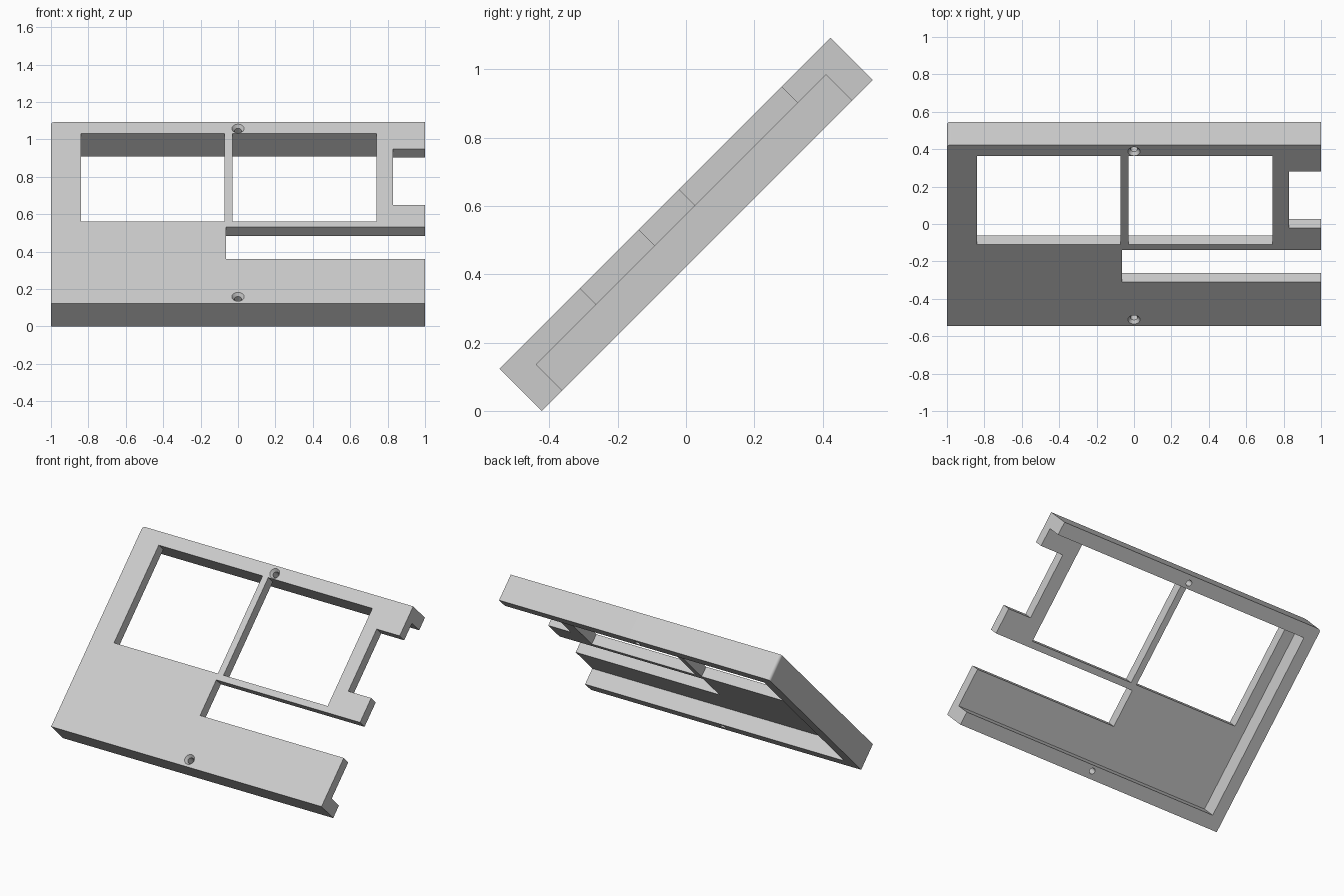
import bpy, bmesh, math
from mathutils import Matrix

if "Cube" in bpy.data.objects:
    bpy.data.objects.remove(bpy.data.objects["Cube"])

HALF_L, HALF_T = 0.685, 0.0875      # half slope length, half thickness
PLATE_UNDER = 0.02                  # underside level of the thin plate
RIM = 0.6                           # inner face of the upper and lower rims

grey = bpy.data.materials.new("light grey")
grey.diffuse_color = (0.6, 0.6, 0.6, 1)
grey.use_nodes = True
grey.node_tree.nodes["Principled BSDF"].inputs["Base Color"].default_value = grey.diffuse_color


def prism(name, outline, low, high):
    """Extrude a flat outline between two levels."""
    bm = bmesh.new()
    face = bm.faces.new([bm.verts.new((x, y, low)) for x, y in outline])
    out = bmesh.ops.extrude_face_region(bm, geom=[face])
    for v in out["geom"]:
        if isinstance(v, bmesh.types.BMVert):
            v.co.z = high
    bmesh.ops.recalc_face_normals(bm, faces=bm.faces)
    return finish(name, bm)


def finish(name, bm):
    mesh = bpy.data.meshes.new(name)
    bm.to_mesh(mesh)
    bm.free()
    mesh.materials.append(grey)
    obj = bpy.data.objects.new(name, mesh)
    bpy.context.collection.objects.link(obj)
    return obj


def box(name, x0, x1, y0, y1, low=-0.2, high=0.2):
    return prism(name, [(x0, y0), (x1, y0), (x1, y1), (x0, y1)], low, high)


def cone(name, y, r_low, r_high, low, high):
    bm = bmesh.new()
    bmesh.ops.create_cone(bm, cap_ends=True, segments=32, radius1=r_low, radius2=r_high,
                          depth=high - low,
                          matrix=Matrix.Translation((0, y, (low + high) / 2)))
    return finish(name, bm)


# Slab outline with one rounded corner at the upper left
R = 0.02
outline = [(-1, -HALF_L), (1, -HALF_L), (1, HALF_L)]
for i in range(7):
    a = math.radians(90 + 15 * i)
    outline.append((-1 + R + R * math.cos(a), HALF_L - R + R * math.sin(a)))
frame = prism("panel_frame", outline, -HALF_T, HALF_T)

# Underside recess open to the right, two windows, long slot, edge notch
cutters = [
    box("recess_cutter", -0.918, 1.1, -RIM, RIM, -0.2, PLATE_UNDER),
    box("left_window_cutter", -0.84, -0.072, -0.068, RIM),
    box("right_window_cutter", -0.03, 0.74, -0.068, RIM),
    box("slot_cutter", -0.063, 1.1, -0.352, -0.109),
    box("notch_cutter", 0.83, 1.1, 0.058, 0.483),
]
# Countersunk screw holes through both rims
for side in (-1, 1):
    y = 0.636 * side
    cutters.append(cone("screw_hole_cutter", y, 0.019, 0.019, -0.2, 0.2))
    cutters.append(cone("countersink_cutter", y, 0.017, 0.037, HALF_T - 0.02, HALF_T + 0.005))

for c in cutters:
    c.hide_render = True
    mod = frame.modifiers.new(c.name, "BOOLEAN")
    mod.operation = "DIFFERENCE"
    mod.solver = "EXACT"
    mod.object = c

# Bake the cuts, then lean the panel back at 45 degrees
bpy.context.view_layer.update()
deps = bpy.context.evaluated_depsgraph_get()
frame.data = bpy.data.meshes.new_from_object(frame.evaluated_get(deps))
frame.modifiers.clear()
for c in cutters:
    bpy.data.objects.remove(c)
lift = (HALF_L + HALF_T) * math.sqrt(0.5)
frame.data.transform(Matrix.Translation((0, 0, lift)) @ Matrix.Rotation(math.radians(45), 4, "X"))

bpy.context.view_layer.objects.active = frame
frame.select_set(True)
bpy.ops.object.shade_smooth_by_angle(angle=math.radians(30))
